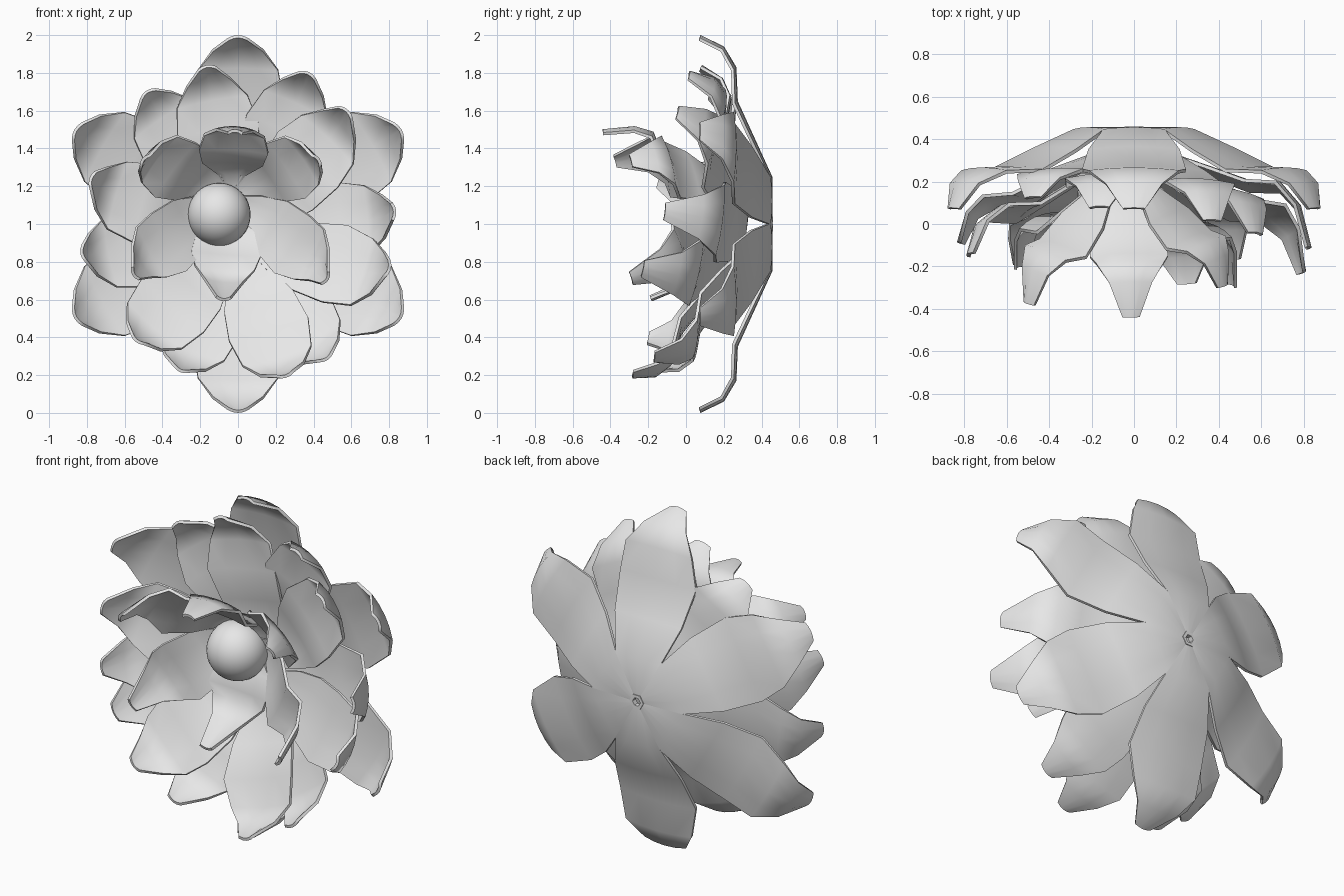
import bpy, bmesh, math
from mathutils import Matrix

if "Cube" in bpy.data.objects:
    bpy.data.objects.remove(bpy.data.objects["Cube"])

mat = bpy.data.materials.new("light grey")
mat.use_nodes = True
GREY = (0.8, 0.8, 0.8, 1)
mat.diffuse_color = GREY
mat.node_tree.nodes["Principled BSDF"].inputs["Base Color"].default_value = GREY

COLUMNS = (-1, -0.5, 0, 0.5, 1)


def finish(name, bm, sharp=70):
    mesh = bpy.data.meshes.new(name)
    bm.to_mesh(mesh)
    bm.free()
    mesh.materials.append(mat)
    mesh.shade_smooth()
    mesh.set_sharp_from_angle(angle=math.radians(sharp))
    obj = bpy.data.objects.new(name, mesh)
    bpy.context.collection.objects.link(obj)


def petal(name, length, width, depth, step, matrix):
    """Thin petal along +x: slopes to a step, then curls to its tip toward -y."""
    bm = bmesh.new()
    # the base is a wedge that fills a sixth of the ring
    wedge = length / width * math.tan(math.pi / 6)
    # distance along, half width, forward curl (fractions)
    rows = [(0.04, 0.04 * wedge, 0), (0.25, 0.25 * wedge, 0),
            (0.45, 0.88, step / 2), (0.65, 1, step), (0.83, 0.87, step + 0.02),
            (0.94, 0.55, step + 0.37 * (1 - step)), (1, 0.22, 1)]
    grid = []
    for s, w, d in rows:
        grid.append([bm.verts.new((s * length - 0.015 * s * u * u,
                                   -d * depth - 0.015 * w * u * u,
                                   u * w * width)) for u in COLUMNS])
    for a, b in zip(grid, grid[1:]):
        for i in range(len(COLUMNS) - 1):
            bm.faces.new((a[i], b[i], b[i + 1], a[i + 1]))
    bmesh.ops.recalc_face_normals(bm, faces=bm.faces)
    bmesh.ops.solidify(bm, geom=bm.faces[:], thickness=0.016)
    bmesh.ops.recalc_face_normals(bm, faces=bm.faces)
    bm.transform(matrix)
    finish(name, bm)


def whorl(name, centre, width, tilt, petals):
    """Ring of petals (angle, length, curl, step), tilted so its top leans back."""
    place = Matrix.Translation(centre) @ Matrix.Rotation(-math.radians(tilt), 4, 'X')
    for k, (angle, length, depth, step) in enumerate(petals):
        spin = Matrix.Rotation(-math.radians(angle), 4, 'Y')
        petal(f"{name}_petal_{k + 1}", length, width, depth, step, place @ spin)


# Four whorls from back to front
whorl("outer", (0, 0.457, 1), 0.245, 0,
      [(30 + 60 * k, 1, 0.38, 0.48) for k in range(6)])
whorl("second", (0, 0.32, 0.955), 0.215, 7,
      [(4, 0.84, 0.44, 0.28), (65, 0.89, 0.4, 0.45), (124, 0.87, 0.28, 0.45),
       (191, 0.85, 0.39, 0.43), (249, 0.85, 0.39, 0.45), (303, 0.87, 0.4, 0.45)])
whorl("third", (0, 0.25, 0.92), 0.22, 12.5,
      [(46, 0.84, 0.43, 0.45), (101, 0.88, 0.36, 0.45), (164, 0.82, 0.45, 0.47),
       (229, 0.83, 0.32, 0.45), (287, 0.87, 0.36, 0.45), (342, 0.85, 0.43, 0.3)])
whorl("inner", (-0.04, 0.18, 1.15), 0.185, -16,
      [(34, 0.57, 0.4, 0.47), (87, 0.51, 0.5, 0.47), (144, 0.58, 0.48, 0.47),
       (210, 0.6, 0.48, 0.45), (265, 0.44, 0.5, 0.3), (330, 0.6, 0.57, 0.45)])

# Round flower centre
bm = bmesh.new()
bmesh.ops.create_uvsphere(bm, u_segments=32, v_segments=16, radius=0.167)
bm.transform(Matrix.Translation((-0.1, 0.14, 1.05)))
finish("flower_centre", bm)

# Small six-sided ring where the petals meet at the back
bm = bmesh.new()
loops = []
for r, y in ((0.045, 0.43), (0.045, 0.46), (0.025, 0.46), (0.025, 0.43)):
    loops.append([bm.verts.new((r * math.cos(math.pi * k / 3), y,
                                1 + r * math.sin(math.pi * k / 3))) for k in range(6)])
for j in range(4):
    a, b = loops[j], loops[(j + 1) % 4]
    for k in range(6):
        n = (k + 1) % 6
        bm.faces.new((a[k], a[n], b[n], b[k]))
bmesh.ops.recalc_face_normals(bm, faces=bm.faces)
finish("back_ring", bm, 30)
